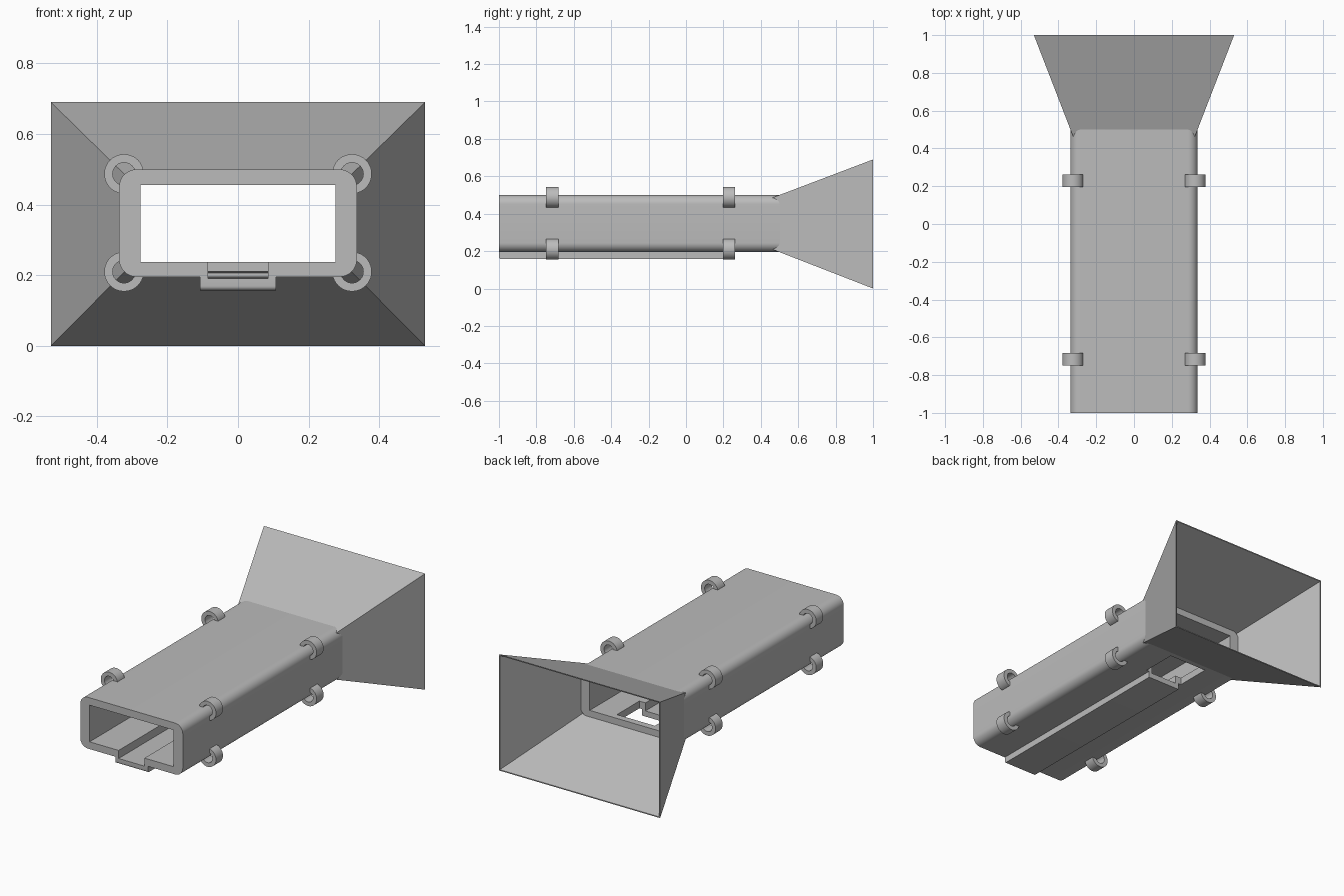
import bpy, bmesh, math
from mathutils import Matrix, Vector

old = bpy.data.objects.get("Cube")
if old:
    bpy.data.objects.remove(old, do_unlink=True)

grey = bpy.data.materials.new("plain_grey")
grey.use_nodes = True
COLOUR = (0.5, 0.5, 0.5, 1)
grey.diffuse_color = COLOUR
grey.node_tree.nodes["Principled BSDF"].inputs["Base Color"].default_value = COLOUR


def make(name, bm):
    bmesh.ops.recalc_face_normals(bm, faces=bm.faces[:])
    mesh = bpy.data.meshes.new(name)
    bm.to_mesh(mesh)
    bm.free()
    mesh.materials.append(grey)
    ob = bpy.data.objects.new(name, mesh)
    bpy.context.collection.objects.link(ob)
    return ob


def activate(ob):
    bpy.ops.object.select_all(action='DESELECT')
    ob.select_set(True)
    bpy.context.view_layer.objects.active = ob


def smooth(ob):
    activate(ob)
    bpy.ops.object.shade_smooth_by_angle(angle=math.radians(30))


def box_bm(lo, hi):
    lo, hi = Vector(lo), Vector(hi)
    bm = bmesh.new()
    size = Matrix.Diagonal((hi - lo).to_4d())
    bmesh.ops.create_cube(bm, size=1, matrix=Matrix.Translation((lo + hi) / 2) @ size)
    return bm


def bevel(bm, rule, radius, segments):
    edges = [e for e in bm.edges if rule(e.verts[0].co, e.verts[1].co)]
    bmesh.ops.bevel(bm, geom=edges, offset=radius, segments=segments,
                    profile=0.5, affect='EDGES')


def combine(ob, other, operation):
    activate(ob)
    mod = ob.modifiers.new(operation, 'BOOLEAN')
    mod.operation, mod.object, mod.solver = operation, other, 'EXACT'
    bpy.ops.object.modifier_apply(modifier=mod.name)
    bpy.data.objects.remove(other, do_unlink=True)


# Rounded rectangular tube
bm = box_bm((-0.337, -1, 0.195), (0.337, 0.51, 0.5))
bevel(bm, lambda a, b: abs(a.y - b.y) > 1, 0.05, 10)
body = make("tube_body", bm)

# Raised rail underneath with a rounded front edge
bm = box_bm((-0.107, -1, 0.157), (0.107, 0.26, 0.215))
bevel(bm, lambda a, b: a.z < 0.16 and b.z < 0.16 and a.y < -0.9 and b.y < -0.9, 0.012, 5)
combine(body, make("rail", bm), 'UNION')

# Through tunnel, floor slot and the wider drop opening behind the rail
for lo, hi in (((-0.276, -1.2, 0.238), (0.276, 0.7, 0.456)),
               ((-0.085, -1.2, 0.19), (0.085, 0.3, 0.3)),
               ((-0.125, 0.26, 0.1), (0.125, 0.47, 0.3))):
    combine(body, make("cutter", box_bm(lo, hi)), 'DIFFERENCE')
smooth(body)

# Thin-walled flared funnel: outer throat, outer rim, inner rim, inner throat
bm = bmesh.new()
rings = []
for y, x, low, high in ((0.46, 0.321, 0.21, 0.485), (1, 0.53, 0, 0.69),
                        (1, 0.524, 0.006, 0.684), (0.5, 0.328, 0.203, 0.492)):
    rings.append([bm.verts.new(p) for p in
                  ((-x, y, low), (x, y, low), (x, y, high), (-x, y, high))])
for i, ring in enumerate(rings):
    nxt = rings[(i + 1) % 4]
    for k in range(4):
        j = (k + 1) % 4
        bm.faces.new((ring[k], ring[j], nxt[j], nxt[k]))
make("funnel", bm)


# Guide rings along the four tube corners
def guide_ring(name, x, y, z, outer=0.056, inner=0.032, half=0.033, sides=40):
    bm = bmesh.new()
    loops = []
    for r, dy in ((outer, -half), (outer, half), (inner, half), (inner, -half)):
        loops.append([bm.verts.new((x + r * math.cos(math.tau * k / sides), y + dy,
                                    z + r * math.sin(math.tau * k / sides)))
                      for k in range(sides)])
    for i in range(4):
        a, b = loops[i], loops[(i + 1) % 4]
        for k in range(sides):
            j = (k + 1) % sides
            bm.faces.new((a[k], a[j], b[j], b[k]))
    ob = make(name, bm)
    combine(ob, make("cutter", box_bm((-0.276, -1.2, 0.238), (0.276, 0.7, 0.456))), 'DIFFERENCE')
    smooth(ob)


for side, x in (("left", 0.323), ("right", -0.323)):
    for level, z in (("upper", 0.487), ("lower", 0.21)):
        for end, y in (("front", -0.715), ("rear", 0.23)):
            guide_ring(f"{end}_{level}_{side}_ring", x, y, z)
